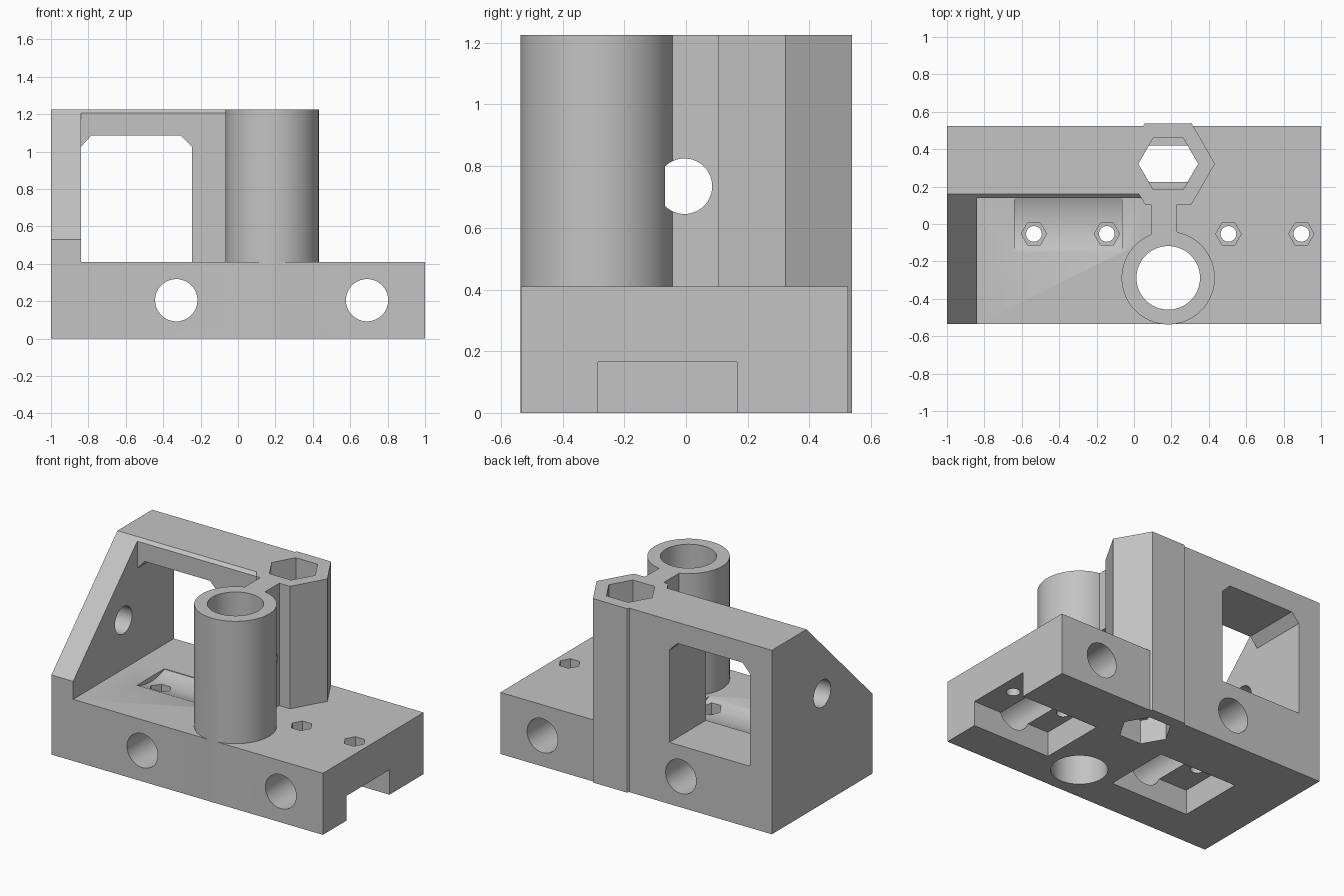
import bpy, bmesh
from math import cos, sin, pi, radians

cube = bpy.data.objects.get("Cube")
if cube:
    bpy.data.objects.remove(cube, do_unlink=True)

grey = bpy.data.materials.new("plain grey")
grey.use_nodes = True
tone = (0.55, 0.55, 0.55, 1)
grey.diffuse_color = tone
grey.node_tree.nodes["Principled BSDF"].inputs["Base Color"].default_value = tone


def prism(name, axis, profile, lo, hi):
    """Extrude a closed 2D profile along an axis: x uses (y,z), y uses (x,z), z uses (x,y)."""
    place = {"x": lambda a, b, t: (t, a, b),
             "y": lambda a, b, t: (a, t, b),
             "z": lambda a, b, t: (a, b, t)}[axis]
    bm = bmesh.new()
    ends = [[bm.verts.new(place(a, b, t)) for a, b in profile] for t in (lo, hi)]
    for ring in ends:
        bm.faces.new(ring)
    n = len(profile)
    for i in range(n):
        j = (i + 1) % n
        bm.faces.new((ends[0][i], ends[0][j], ends[1][j], ends[1][i]))
    bmesh.ops.recalc_face_normals(bm, faces=bm.faces)
    mesh = bpy.data.meshes.new(name)
    bm.to_mesh(mesh)
    bm.free()
    mesh.materials.append(grey)
    ob = bpy.data.objects.new(name, mesh)
    bpy.context.collection.objects.link(ob)
    return ob


def ring(a, b, r, sides=64):
    return [(a + r * cos(2 * pi * i / sides), b + r * sin(2 * pi * i / sides))
            for i in range(sides)]


def rect(a0, a1, b0, b1):
    return [(a0, b0), (a1, b0), (a1, b1), (a0, b1)]


def combine(body, tool, operation):
    mod = body.modifiers.new(operation, "BOOLEAN")
    mod.operation = operation
    mod.solver = "EXACT"
    mod.object = tool
    bpy.context.view_layer.update()
    result = bpy.data.meshes.new_from_object(
        body.evaluated_get(bpy.context.evaluated_depsgraph_get()))
    body.modifiers.clear()
    body.data = result
    bpy.data.objects.remove(tool, do_unlink=True)


FRONT, BACK, DECK, TOP = -0.535, 0.525, 0.41, 1.225
TUBE = (0.183, -0.288)
HEX = (0.183, 0.322)

# Base block with a shallow curved trough in its deck
body = prism("mount_bracket", "z", rect(-1, 1, FRONT, BACK), 0, DECK)
combine(body, prism("trough", "x", ring(0, 0.735, 0.358, 96), -0.64, -0.065), "DIFFERENCE")

# Solid parts: rear wall, sloped side gusset, hexagonal column, tube and web
solids = [
    prism("rear_wall", "x", [(0.14, 0), (BACK, 0), (BACK, TOP), (0.16, TOP), (0.14, 1.205)],
          -1, 0.1),
    prism("side_gusset", "x", [(FRONT, 0), (BACK, 0), (BACK, TOP), (0.16, TOP), (FRONT, 0.53)],
          -1, -0.84),
    prism("hex_column", "z", ring(*HEX, 0.25, 6), 0, TOP),
    prism("round_tube", "z", ring(*TUBE, 0.249, 96), 0, TOP),
    prism("web", "z", rect(0.09, 0.23, -0.15, 0.2), 0, TOP),
]
for part in solids:
    combine(body, part, "UNION")

# Openings: wall window, tube bore, cross rod hole and hexagonal shaft
window = [(-0.84, DECK), (-0.245, DECK), (-0.245, 1.025), (-0.305, 1.085),
          (-0.785, 1.085), (-0.84, 1.025)]
cuts = [
    prism("window", "y", window, 0.1, 0.7),
    prism("tube_bore", "z", ring(*TUBE, 0.17), -0.1, 1.4),
    prism("rod_hole", "x", ring(-0.005, 0.735, 0.09), -1.2, 0.3),
    prism("shaft_top", "z", ring(*HEX, 0.16, 6), DECK, 1.4),
    prism("shaft_bottom", "z", ring(*HEX, 0.16, 6), -0.1, 0.16),
]
# Narrowed middle of the shaft
hx, hy = HEX
cuts.append(prism("shaft_neck", "z",
                  [(hx - 0.16, hy), (hx - 0.103, hy - 0.098), (hx + 0.103, hy - 0.098),
                   (hx + 0.16, hy), (hx + 0.103, hy + 0.098), (hx - 0.103, hy + 0.098)],
                  0.1, 0.5))

# Rod bores through the base and the pockets under them
for x in (-0.33, 0.69):
    cuts.append(prism("base_bore", "y", ring(x, 0.205, 0.113), -0.8, 0.8))
for x0, x1 in ((-0.645, -0.07), (0.43, 1.2)):
    cuts.append(prism("pocket", "z", rect(x0, x1, -0.285, 0.165), -0.1, 0.165))

# Bolt holes with hexagonal nut seats
for x in (-0.535, -0.145, 0.505, 0.895):
    cuts.append(prism("bolt_hole", "z", ring(x, -0.053, 0.042, 32), -0.1, 0.6))
    cuts.append(prism("nut_seat", "z", ring(x, -0.053, 0.068, 6), 0.32, 0.6))

for cutter in cuts:
    combine(body, cutter, "DIFFERENCE")

# Smooth round surfaces, sharp edges
for ob in bpy.context.selected_objects:
    ob.select_set(False)
body.select_set(True)
bpy.context.view_layer.objects.active = body
bpy.ops.object.shade_smooth_by_angle(angle=radians(25))
